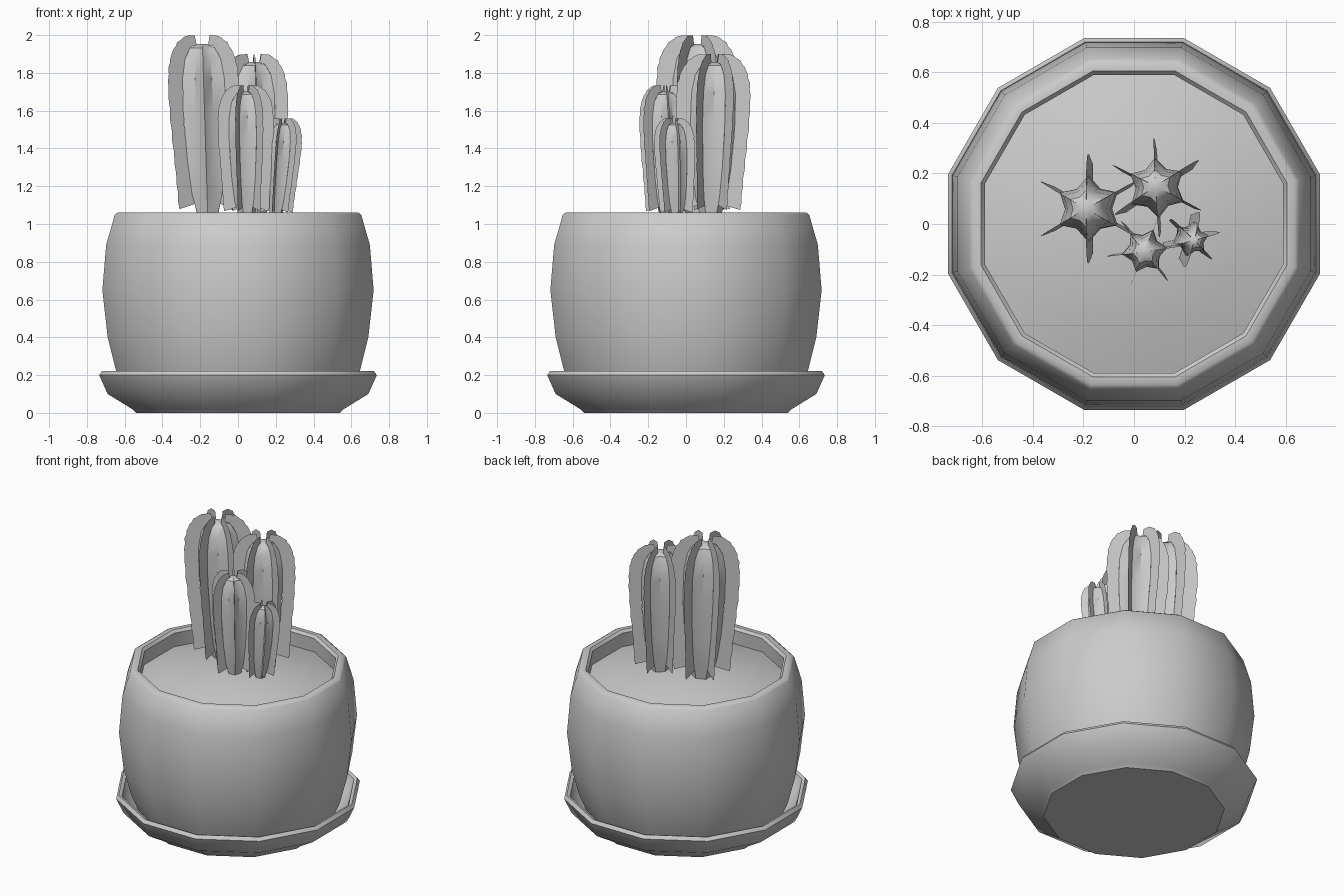
import bpy
from math import cos, sin, pi, radians

if "Cube" in bpy.data.objects:
    bpy.data.objects.remove(bpy.data.objects["Cube"])

C15 = cos(pi / 12)


def make_object(name, verts, faces, smooth_angle):
    mesh = bpy.data.meshes.new(name)
    mesh.from_pydata(verts, [], faces)
    mesh.update()
    ob = bpy.data.objects.new(name, mesh)
    bpy.context.collection.objects.link(ob)
    bpy.ops.object.select_all(action='DESELECT')
    ob.select_set(True)
    bpy.context.view_layer.objects.active = ob
    bpy.ops.object.shade_smooth_by_angle(angle=radians(smooth_angle))
    return ob


def lathe(name, profile, cap_start=False, cap_end=False, sides=12):
    """Revolve (half width across flats, z) points into a 12-sided shell."""
    verts, faces = [], []
    for w, z in profile:
        for i in range(sides):
            a = pi / 12 + 2 * pi * i / sides
            verts.append((w / C15 * cos(a), w / C15 * sin(a), z))
    for k in range(len(profile) - 1):
        for i in range(sides):
            j = (i + 1) % sides
            a, b = k * sides, (k + 1) * sides
            faces.append((a + i, a + j, b + j, b + i))
    if cap_start:
        faces.append(tuple(reversed(range(sides))))
    if cap_end:
        n = (len(profile) - 1) * sides
        faces.append(tuple(range(n, n + sides)))
    return make_object(name, verts, faces, 40)


# saucer, pot and domed soil
lathe("saucer", [(0.54, 0.0), (0.56, 0.02), (0.69, 0.10), (0.735, 0.20), (0.72, 0.222),
                 (0.70, 0.215), (0.67, 0.15), (0.60, 0.11)], cap_start=True)
lathe("pot", [(0.60, 0.11), (0.645, 0.22), (0.69, 0.40), (0.718, 0.65), (0.698, 0.89),
              (0.652, 1.05), (0.635, 1.062), (0.605, 1.062), (0.59, 1.045), (0.595, 0.94)],
      cap_start=True)
lathe("soil", [(0.596, 0.95), (0.42, 1.005), (0.22, 1.045), (0.03, 1.06)], cap_end=True)

# body: (rib radius, height fraction, valley/rib ratio)
BODY = [(0.28, -0.03, 0.9), (0.30, 0.02, 0.88), (0.42, 0.12, 0.8), (0.52, 0.30, 0.72),
        (0.60, 0.58, 0.7), (0.59, 0.76, 0.7), (0.50, 0.87, 0.7), (0.34, 0.93, 0.72),
        (0.14, 0.95, 0.8)]
# spiny fin: (outer radius, outer height, inner radius, inner height)
FIN = [(0.80, 0.04, 0.34, 0.07), (0.84, 0.18, 0.45, 0.18), (0.90, 0.35, 0.53, 0.34),
       (0.97, 0.54, 0.59, 0.52), (1.0, 0.71, 0.60, 0.68), (0.97, 0.82, 0.56, 0.79),
       (0.87, 0.90, 0.50, 0.87), (0.70, 0.96, 0.40, 0.91), (0.47, 0.995, 0.30, 0.94),
       (0.20, 1.0, 0.16, 0.945)]


def cactus(name, base, crown, top, radius, turn):
    z0 = 1.04
    height = top - z0

    def place(r, t, ang):
        return (base[0] + (crown[0] - base[0]) * t + r * radius * cos(ang),
                base[1] + (crown[1] - base[1]) * t + r * radius * sin(ang),
                z0 + height * t)

    # six-ribbed body
    verts, faces = [], []
    for r, t, ratio in BODY:
        for i in range(12):
            verts.append(place(r * (ratio if i % 2 else 1), t, radians(turn) + i * pi / 6))
    for k in range(len(BODY) - 1):
        for i in range(12):
            j = (i + 1) % 12
            faces.append((k * 12 + i, k * 12 + j, k * 12 + 12 + j, k * 12 + 12 + i))
    n = (len(BODY) - 1) * 12
    faces.append(tuple(range(n, n + 12)))
    make_object(name + "_body", verts, faces, 35)

    # thin fins with a ragged outer edge, one along each rib
    verts, faces = [], []
    for i in range(6):
        ang = radians(turn) + i * pi / 3
        start = len(verts)
        rows = []
        for p, q in zip(FIN, FIN[1:]):
            for s in range(3):
                rows.append([a + (b - a) * s / 3 for a, b in zip(p, q)])
        rows.append(FIN[-1])
        for k, (ro, to, ri, ti) in enumerate(rows):
            jag = 0.012 if k % 2 else -0.008
            verts.append(place(ri, ti, ang))
            verts.append(place(ro + jag, to, ang))
        for k in range(len(rows) - 1):
            a = start + 2 * k
            faces.append((a, a + 1, a + 3, a + 2))
    make_object(name + "_fins", verts, faces, 35)


cactus("tall_cactus", (-0.16, 0.06), (-0.19, 0.06), 2.0, 0.217, 30)
cactus("back_cactus", (0.10, 0.13), (0.085, 0.15), 1.9, 0.197, 33)
cactus("front_cactus", (0.045, -0.10), (0.04, -0.11), 1.735, 0.15, 8)
cactus("small_cactus", (0.20, -0.05), (0.24, -0.065), 1.56, 0.112, 15)
